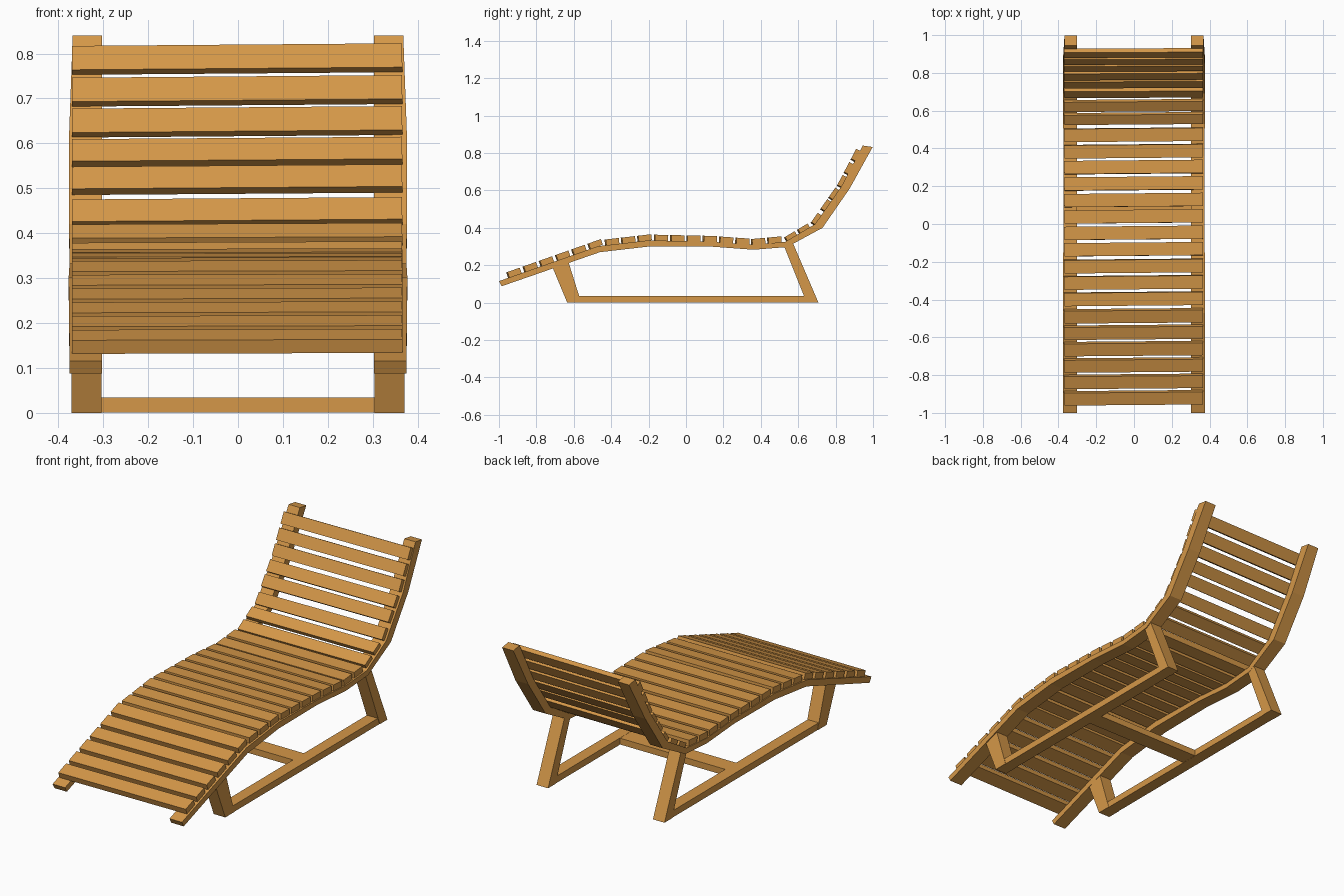
import bpy, bmesh, math
from mathutils import Matrix, Vector

if "Cube" in bpy.data.objects:
    bpy.data.objects.remove(bpy.data.objects["Cube"])

wood = bpy.data.materials.new("warm_wood")
wood.diffuse_color = (0.66, 0.31, 0.065, 1)
wood.use_nodes = True
wood.node_tree.nodes["Principled BSDF"].inputs["Base Color"].default_value = wood.diffuse_color


def finish(bm, name):
    bmesh.ops.recalc_face_normals(bm, faces=bm.faces)
    mesh = bpy.data.meshes.new(name)
    bm.to_mesh(mesh)
    bm.free()
    mesh.materials.append(wood)
    obj = bpy.data.objects.new(name, mesh)
    bpy.context.collection.objects.link(obj)
    return obj


def prism(name, profile, x0, x1):
    """Extrude a (y, z) outline from x0 to x1."""
    bm = bmesh.new()
    a = [bm.verts.new((x0, y, z)) for y, z in profile]
    b = [bm.verts.new((x1, y, z)) for y, z in profile]
    bm.faces.new(a)
    bm.faces.new(b[::-1])
    n = len(a)
    for i in range(n):
        j = (i + 1) % n
        bm.faces.new((a[i], a[j], b[j], b[i]))
    return finish(bm, name)


# Curved side rails: upper and lower edge in side view, outer x at each station
top = [(-1, .115), (-.47, .302), (-.2, .333), (.13, .326), (.36, .31),
       (.53, .325), (.69, .42), (.83, .62), (.945, .84)]
low = [(-.985, .088), (-.46, .27), (-.2, .30), (.13, .30), (.36, .283),
       (.54, .297), (.73, .40), (.875, .61), (.998, .832)]
outer = [.375, .377, .375, .372, .372, .375, .376, .376, .368]


def side_rail(name, s):
    bm = bmesh.new()
    rings = []
    for (ty, tz), (ly, lz), xo in zip(top, low, outer):
        pts = [(.303, ty, tz), (xo, ty, tz), (xo, ly, lz), (.303, ly, lz)]
        rings.append([bm.verts.new((s * x, y, z)) for x, y, z in pts])
    for r, q in zip(rings, rings[1:]):
        for i in range(4):
            j = (i + 1) % 4
            bm.faces.new((r[i], r[j], q[j], q[i]))
    bm.faces.new(rings[0])
    bm.faces.new(rings[-1])
    finish(bm, name)


# Rails, legs and ground runners on both sides
front_leg = [(-.715, .192), (-.63, .222), (-.56, 0), (-.635, 0)]
rear_leg = [(.525, .30), (.572, .318), (.708, 0), (.645, 0)]
runner = [(-.58, 0), (-.58, .035), (.66, .035), (.66, 0)]
for side, s in (("left", -1), ("right", 1)):
    side_rail(side + "_side_rail", s)
    prism(side + "_front_leg", front_leg, s * .304, s * .371)
    prism(side + "_rear_leg", rear_leg, s * .304, s * .371)
    prism(side + "_ground_runner", runner, s * .306, s * .369)

# Cross bar between the runners
prism("cross_bar", [(.02, .001), (.02, .034), (.11, .034), (.11, .001)], -.31, .31)


# Slats laid along the rails
def slat(name, y, width, thick):
    for (y0, z0), (y1, z1) in zip(top, top[1:]):
        if y0 <= y <= y1:
            break
    ang = math.atan2(z1 - z0, y1 - y0)
    z = z0 + (z1 - z0) * (y - y0) / (y1 - y0)
    bm = bmesh.new()
    bmesh.ops.create_cube(bm, size=1)
    m = (Matrix.Translation((-.002, y, z)) @ Matrix.Rotation(ang, 4, 'X')
         @ Matrix.Rotation(.009, 4, 'Z')
         @ Matrix.Translation((0, 0, thick / 2 - .001))
         @ Matrix.Diagonal((.735, width, thick, 1)))
    bmesh.ops.transform(bm, matrix=m, verts=bm.verts)
    finish(bm, name)


for i in range(17):
    slat("seat_slat_%d" % (i + 1), -.915 + .0868 * i, .07, .032)
for i, y in enumerate((.564, .633, .704, .755, .798, .842, .878, .915)):
    slat("back_slat_%d" % (i + 1), y, .06, .024)
